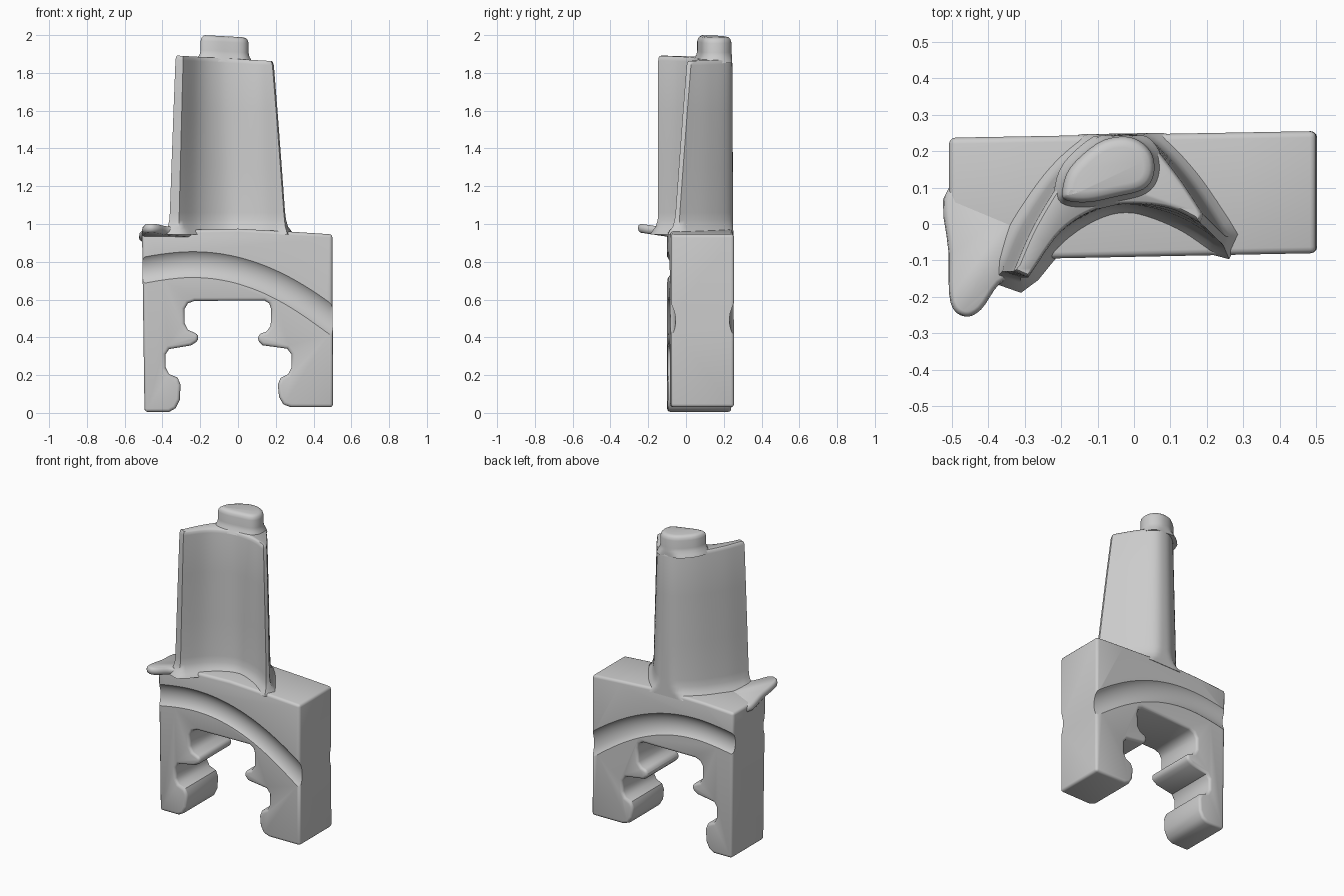
import bpy, bmesh, math
from mathutils import Vector

if "Cube" in bpy.data.objects:
    bpy.data.objects.remove(bpy.data.objects["Cube"])


def spline(pts, n=6, closed=False):
    """Catmull-Rom curve through 2D points."""
    P = [Vector(p) for p in pts]
    if closed:
        P = [P[-1]] + P + P[:2]
    else:
        P = [2 * P[0] - P[1]] + P + [2 * P[-1] - P[-2]]
    out = []
    for a, b, c, d in zip(P, P[1:], P[2:], P[3:]):
        for i in range(n):
            t = i / n
            out.append(0.5 * (2 * b + (c - a) * t + (2 * a - 5 * b + 4 * c - d) * t * t
                              + (3 * b - a - 3 * c + d) * t ** 3))
    return out if closed else out + [P[-2]]


def offset(ring, d):
    """Push a closed counter-clockwise 2D ring outward by d."""
    out = []
    for i, p in enumerate(ring):
        t = (ring[(i + 1) % len(ring)] - ring[i - 1]).normalized()
        out.append(p + Vector((t.y, -t.x)) * d)
    return out


def loft(name, rings):
    """Skin closed 3D rings and cap both ends."""
    bm = bmesh.new()
    rows = [[bm.verts.new(p) for p in r] for r in rings]
    for a, b in zip(rows, rows[1:]):
        for i in range(len(a)):
            j = (i + 1) % len(a)
            bm.faces.new((a[i], a[j], b[j], b[i]))
    bm.faces.new(rows[0][::-1])
    bm.faces.new(rows[-1])
    bmesh.ops.recalc_face_normals(bm, faces=bm.faces)
    me = bpy.data.meshes.new(name)
    bm.to_mesh(me)
    bm.free()
    ob = bpy.data.objects.new(name, me)
    bpy.context.collection.objects.link(ob)
    return ob


def bevel(ob, width, angle=55):
    m = ob.modifiers.new("bevel", 'BEVEL')
    m.width, m.segments = width, 3
    m.limit_method, m.angle_limit = 'ANGLE', math.radians(angle)


def finish(ob, angle=40):
    bpy.ops.object.select_all(action='DESELECT')
    ob.select_set(True)
    bpy.context.view_layer.objects.active = ob
    bpy.ops.object.convert(target='MESH')
    bpy.ops.object.shade_smooth_by_angle(angle=math.radians(angle))


def front_y(x): return -0.09 + 0.02 * x
def back_y(x): return 0.246 + 0.018 * x


# Root block with stepped slot
left = [(-.495, .005), (-.365, .005), (-.33, .025), (-.308, .07), (-.304, .15), (-.32, .187),
        (-.365, .205), (-.383, .24), (-.383, .31), (-.365, .338), (-.25, .357), (-.212, .38),
        (-.21, .415), (-.265, .44), (-.283, .475), (-.283, .55), (-.265, .58), (-.23, .593)]
right = [(.14, .595), (.165, .58), (.175, .55), (.173, .46), (.15, .43), (.112, .418),
         (.103, .385), (.13, .358), (.26, .34), (.283, .31), (.283, .24), (.265, .204),
         (.225, .185), (.211, .15), (.217, .085), (.24, .045), (.28, .03), (.503, .03)]
top = [(.5, .945), (.3, .958), (0, .975), (-.3, .968), (-.508, .955)]
outline = left + right + top
block = loft("root_block", [[(x, f(x), z) for x, z in outline] for f in (front_y, back_y)])
bevel(block, 0.022)

# Arched grooves on front and back faces
arc = spline([(-.58, .74), (-.4, .772), (-.25, .785), (-.1, .775), (.05, .74),
              (.2, .68), (.35, .595), (.5, .49), (.58, .43)], 4)
cutters = []
for face, side in ((front_y, -1), (back_y, 1)):
    rings = []
    for i, p in enumerate(arc):
        t = (arc[min(i + 1, len(arc) - 1)] - arc[max(i - 1, 0)]).normalized()
        ring = []
        for k in range(32):
            a = math.tau * k / 32
            q = p + Vector((-t.y, t.x)) * 0.09 * math.cos(a)
            ring.append((q.x, face(p.x) + side * 0.045 + 0.07 * math.sin(a), q.y))
        rings.append(ring)
    cutter = loft("groove_cutter", rings)
    cutter.hide_render = True
    cutters.append(cutter)
    m = block.modifiers.new("groove", 'BOOLEAN')
    m.operation, m.solver, m.object = 'DIFFERENCE', 'EXACT', cutter
finish(block)
for c in cutters:
    bpy.data.objects.remove(c)

# Upturned corner lip of the platform
lip_shape = spline([(-.508, .1), (-.509, -.08), (-.504, -.215), (-.465, -.254), (-.42, -.235),
                    (-.37, -.165), (-.315, -.14), (-.24, -.08), (-.28, .1)], 4, True)
lip = loft("platform_lip", [[(p.x, p.y, z - 0.15 * p.y) for p in offset(lip_shape, d)]
                            for z, d in ((.918, -.014), (.926, -.003), (.94, 0),
                                         (.955, -.003), (.965, -.014))])
finish(lip, 60)

# Curved blade: crescent section lofted from base to tip
def crescent(outer, inner):
    return (spline(outer) + spline(inner))[::-1]

base = crescent([(-.362, -.13), (-.305, 0), (-.21, .138), (-.11, .225), (-.03, .249),
                 (.05, .228), (.15, .12), (.252, -.035)],
                [(.245, -.058), (.13, .012), (0, .052), (-.1, .038), (-.21, -.03), (-.312, -.147)])
tip = crescent([(-.33, -.13), (-.272, 0), (-.185, .138), (-.1, .22), (-.03, .245),
                (.04, .225), (.12, .13), (.188, .028)],
               [(.18, .005), (.1, .043), (0, .055), (-.1, .042), (-.2, -.02), (-.29, -.147)])
def signed(r):
    return sum(a.x * b.y - a.y * b.x for a, b in zip(r, r[1:] + r[:1]))
if signed(base) < 0:
    base, tip = base[::-1], tip[::-1]
rings = []
for z, t, d in ((.945, 0, .042), (.965, 0, .03), (.985, 0, .014), (1.02, 0, .003), (1.06, .04, 0),
                (1.3, .31, 0), (1.6, .66, 0), (1.85, .97, 0), (1.866, 1, -.003), (1.873, 1, -.009)):
    section = offset([a.lerp(b, t) for a, b in zip(base, tip)], d)
    rings.append([(p.x, min(p.y, back_y(p.x) + .003), z - 0.058 * p.x * t) for p in section])
blade = loft("blade", rings)
finish(blade, 50)

# Bean-shaped tip boss
bean = spline([(-.197, .09), (-.185, .065), (-.125, .06), (-.05, .075), (.025, .095), (.054, .135),
               (.05, .19), (.015, .228), (-.035, .24), (-.1, .222), (-.175, .155)], 4, True)
rings = []
for z, d in ((1.855, .022), (1.872, .014), (1.89, .004), (1.91, 0), (1.96, 0),
             (1.977, -.005), (1.986, -.014), (1.99, -.03)):
    rings.append([(p.x, min(p.y, .243), z - 0.055 * p.x) for p in offset(bean, d)])
boss = loft("tip_boss", rings)
finish(boss, 60)
